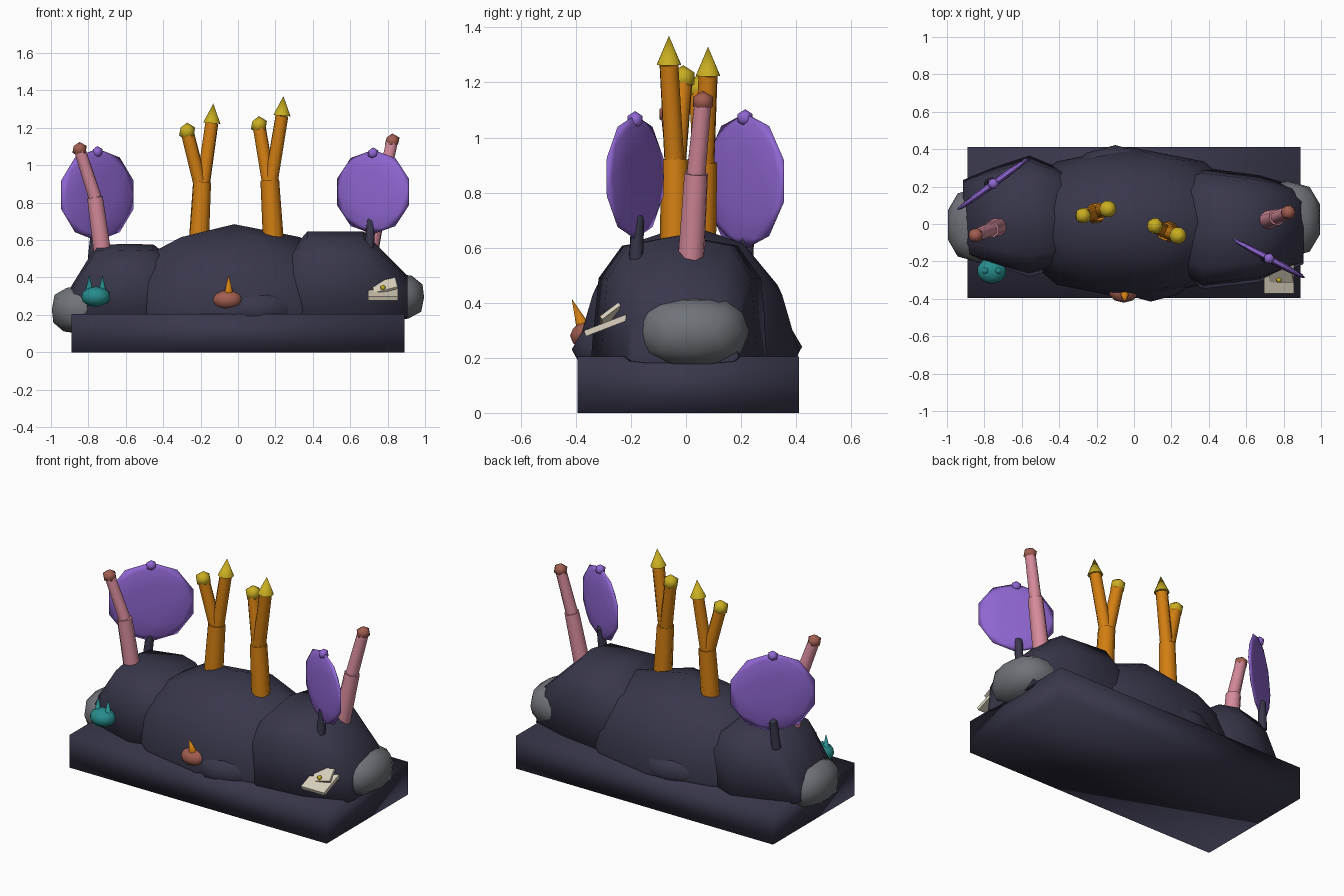
import bpy, bmesh, math
from mathutils import Vector, Matrix, Euler

if "Cube" in bpy.data.objects:
    bpy.data.objects.remove(bpy.data.objects["Cube"])


def material(name, rgb):
    m = bpy.data.materials.new(name)
    m.diffuse_color = (*rgb, 1)
    m.use_nodes = True
    m.node_tree.nodes["Principled BSDF"].inputs["Base Color"].default_value = m.diffuse_color
    return m


DARK = material("dark slate", (0.04, 0.038, 0.07))
GREY = material("stone grey", (0.16, 0.17, 0.19))
PURPLE = material("purple", (0.28, 0.135, 0.65))
ORANGE = material("orange", (0.65, 0.21, 0.006))
YELLOW = material("yellow", (0.58, 0.42, 0.015))
PINK = material("pink", (0.68, 0.26, 0.33))
RUST = material("rust", (0.36, 0.11, 0.08))
TEAL = material("teal", (0.02, 0.26, 0.26))
CREAM = material("cream", (0.72, 0.65, 0.52))


def finish(name, bm, mat, sharp=None):
    bmesh.ops.recalc_face_normals(bm, faces=bm.faces)
    me = bpy.data.meshes.new(name)
    bm.to_mesh(me)
    bm.free()
    me.materials.append(mat)
    me.shade_smooth()
    if sharp:
        me.set_sharp_from_angle(angle=math.radians(sharp))
    ob = bpy.data.objects.new(name, me)
    bpy.context.collection.objects.link(ob)
    return ob


def placed(loc, rot, scale):
    return Matrix.LocRotScale(Vector(loc), Euler([math.radians(a) for a in rot]), Vector(scale))


def blob(name, loc, radii, mat, rot=(0, 0, 0), sub=2, power=1, cut_z=None):
    """Low-poly ellipsoid; power below 1 makes it boxier, cut_z trims the underside."""
    bm = bmesh.new()
    bmesh.ops.create_icosphere(bm, subdivisions=sub, radius=1)
    for v in bm.verts:
        v.co = Vector([math.copysign(abs(c) ** power, c) for c in v.co])
    bm.transform(placed(loc, rot, radii))
    if cut_z is not None:
        bmesh.ops.bisect_plane(bm, geom=bm.verts[:] + bm.edges[:] + bm.faces[:],
                               plane_co=(0, 0, cut_z), plane_no=(0, 0, 1), clear_inner=True)
        bmesh.ops.holes_fill(bm, edges=[e for e in bm.edges if e.is_boundary])
    return finish(name, bm, mat)


def box(name, loc, size, mat, rot=(0, 0, 0), sharp=None):
    bm = bmesh.new()
    bmesh.ops.create_cube(bm, size=1, matrix=placed(loc, rot, size))
    return finish(name, bm, mat, sharp)


def tube(name, p0, p1, r0, r1, mat, sides=8):
    p0, p1 = Vector(p0), Vector(p1)
    d = p1 - p0
    m = Matrix.Translation((p0 + p1) / 2) @ d.to_track_quat('Z', 'Y').to_matrix().to_4x4()
    bm = bmesh.new()
    bmesh.ops.create_cone(bm, cap_ends=True, segments=sides, radius1=r0, radius2=r1,
                          depth=d.length, matrix=m)
    bmesh.ops.remove_doubles(bm, verts=bm.verts, dist=1e-5)
    return finish(name, bm, mat, 50)


def mound(name, sections, mat, z0=0.2, n=12, power=0.62):
    """Loft boxy rings along x; each section is (x, y_min, y_max, z_top)."""
    bm = bmesh.new()
    rings = []
    for x, ya, yb, zt in sections:
        ring = []
        for i in range(n):
            a = 2 * math.pi * i / n
            c, s = math.cos(a), math.sin(a)
            u = math.copysign(abs(c) ** power, c)
            v = math.copysign(abs(s) ** power, s)
            z = z0 + v * ((zt - z0) if v > 0 else 0.02)
            ring.append(bm.verts.new((x, (ya + yb) / 2 + u * (yb - ya) / 2, z)))
        rings.append(ring)
    for a, b in zip(rings, rings[1:]):
        for i in range(n):
            j = (i + 1) % n
            bm.faces.new((a[i], a[j], b[j], b[i]))
    bm.faces.new(rings[0])
    bm.faces.new(rings[-1])
    return finish(name, bm, mat, 70)


# Base slab and rock mass
box("base_slab", (0, 0.008, 0.1025), (1.78, 0.805, 0.205), DARK)
blob("middle_mound", (-0.02, 0.005, 0.22), (0.67, 0.405, 0.465), DARK, cut_z=0.15)
mound("left_mound", [(-0.915, -0.17, 0.235, 0.315), (-0.755, -0.22, 0.30, 0.575),
                     (-0.56, -0.28, 0.365, 0.58), (-0.45, -0.25, 0.32, 0.575),
                     (-0.25, -0.18, 0.25, 0.42)], DARK)
mound("right_mound", [(0.905, -0.215, 0.19, 0.41), (0.67, -0.31, 0.26, 0.645),
                      (0.37, -0.345, 0.30, 0.645), (0.2, -0.25, 0.25, 0.45)], DARK)
blob("front_bulge", (0.09, -0.2, 0.23), (0.26, 0.215, 0.13), DARK)
blob("back_bulge", (-0.1, 0.2, 0.24), (0.27, 0.222, 0.125), DARK)
blob("right_end_stone", (0.82, 0.025, 0.295), (0.182, 0.205, 0.13), GREY, power=0.8)
blob("left_end_stone", (-0.83, -0.005, 0.228), (0.172, 0.2, 0.132), GREY, power=0.8)

# Purple fans: thin lens, top knob, dark stem
for side, (x, y, z), rx, rz, az, stem in (
        ("left", (-0.752, 0.215, 0.842), 0.252, 0.247, 36, 0.66),
        ("right", (0.722, -0.185, 0.857), 0.23, 0.225, -28, 0.70)):
    blob(side + "_fan", (x, y, z), (rx, rz, 0.02), PURPLE, (90, 0, az))
    blob(side + "_fan_knob", (x, y, z + rz - 0.018), (0.032,) * 3, PURPLE, sub=1)
    tube(side + "_fan_stem", (x - 0.025, y, 0.5), (x - 0.01, y + 0.01, stem), 0.027, 0.024, DARK)
    blob(side + "_fan_stem_tip", (x - 0.01, y + 0.01, stem), (0.025,) * 3, DARK, sub=1)

# Orange forked stalks: trunk, ball branch, cone branch
for side, foot, fork, ball, cone in (
        ("left", (-0.21, 0.055, 0.58), (-0.192, 0.065, 0.91), (-0.272, 0.045, 1.18), (-0.14, 0.08, 1.225)),
        ("right", (0.19, -0.04, 0.58), (0.17, -0.04, 0.92), (0.112, -0.01, 1.215), (0.235, -0.062, 1.265))):
    tube(side + "_stalk_trunk", foot, fork, 0.056, 0.05, ORANGE)
    low = Vector(fork) - Vector((0, 0, 0.05))
    for kind, top in (("ball", ball), ("cone", cone)):
        tube(side + "_stalk_" + kind + "_branch", low, top, 0.038, 0.036, ORANGE)
    blob(side + "_stalk_ball", ball, (0.048,) * 3, YELLOW, sub=1)
    tip = Vector(cone) + Vector((0.008, 0, 0.105))
    tube(side + "_stalk_cone", cone, tip, 0.046, 0, YELLOW, 10)

# Pink two-step stalks with rust tips
for side, foot, mid, top in (
        ("left", (-0.72, -0.012, 0.50), (-0.765, -0.03, 0.83), (-0.847, -0.06, 1.085)),
        ("right", (0.705, 0.018, 0.55), (0.765, 0.037, 0.87), (0.825, 0.062, 1.13))):
    tube(side + "_pink_lower", foot, mid, 0.05, 0.045, PINK)
    tube(side + "_pink_upper", mid, top, 0.037, 0.033, PINK)
    blob(side + "_pink_tip", top, (0.043, 0.043, 0.04), RUST, sub=1)

# Teal critter with two horns
blob("teal_body", (-0.76, -0.25, 0.297), (0.08, 0.07, 0.055), TEAL)
for s, side in ((-1, "left"), (1, "right")):
    x = -0.76 + s * 0.035
    tube("teal_horn_" + side, (x, -0.25, 0.32), (x, -0.25, 0.415), 0.022, 0, TEAL)

# Rust critter with orange spike
blob("rust_body", (-0.055, -0.355, 0.28), (0.083, 0.066, 0.054), RUST)
tube("rust_spike", (-0.05, -0.375, 0.315), (-0.05, -0.415, 0.415), 0.024, 0, ORANGE)

# Cream shell: tilted slab, lifted lid, yellow bead
box("cream_lower_slab", (0.775, -0.29, 0.318), (0.16, 0.165, 0.022), CREAM, (21, 0, 0), 30)
box("cream_upper_lid", (0.785, -0.275, 0.355), (0.13, 0.085, 0.014), CREAM, (38, -14, 0), 30)
blob("cream_bead", (0.775, -0.3, 0.346), (0.014,) * 3, YELLOW)
